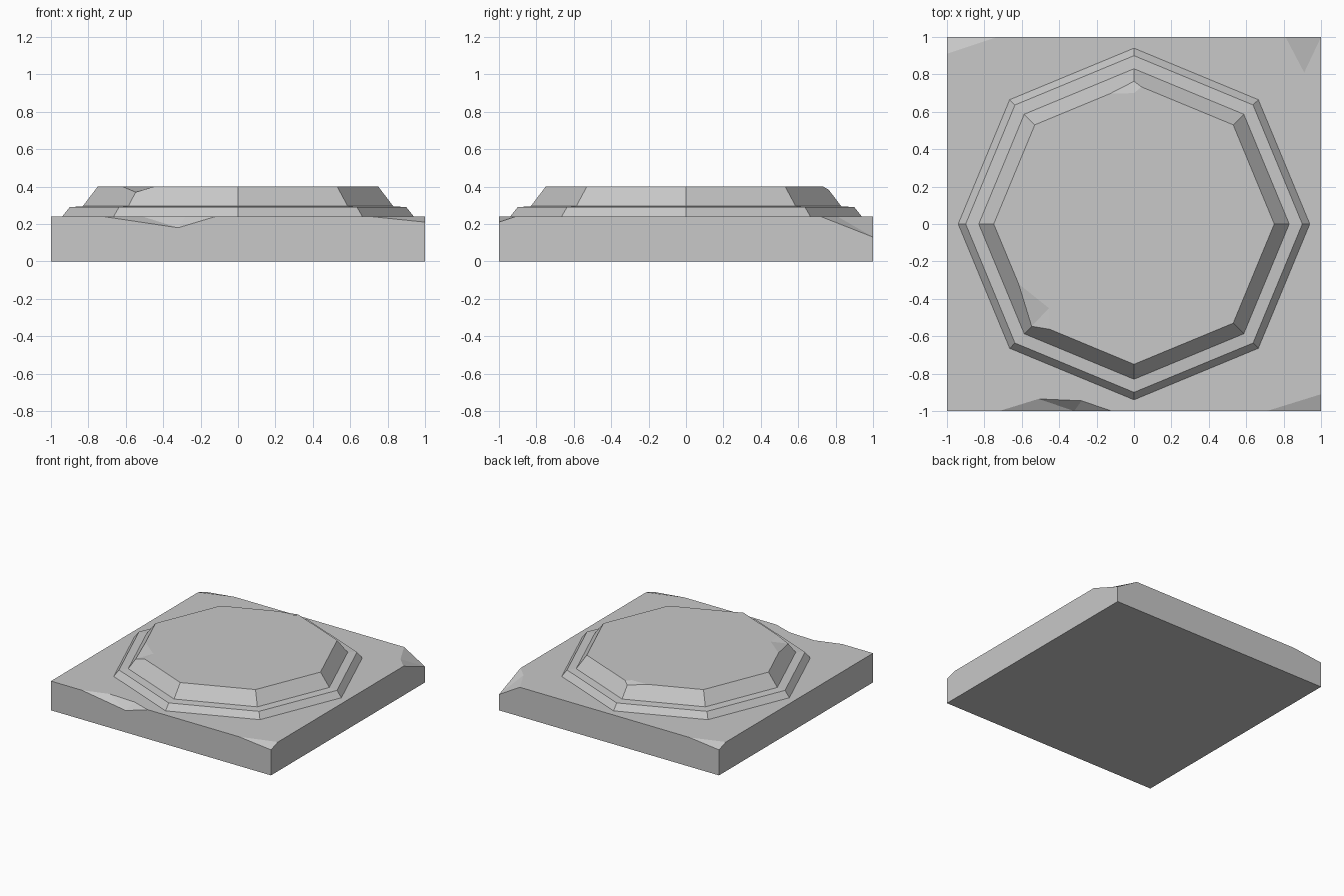
import bpy, bmesh
from math import cos, sin, pi

old = bpy.data.objects.get("Cube")
if old:
    bpy.data.objects.remove(old, do_unlink=True)

stone = bpy.data.materials.new("grey_stone")
stone.use_nodes = True
colour = (0.58, 0.58, 0.58, 1)
stone.diffuse_color = colour
stone.node_tree.nodes["Principled BSDF"].inputs["Base Color"].default_value = colour


def build(name, points, faces):
    """Flat shaded mesh from named points and faces that list those names."""
    bm = bmesh.new()
    verts = {key: bm.verts.new(co) for key, co in points.items()}
    for face in faces:
        bm.faces.new([verts[key] for key in face])
    bmesh.ops.recalc_face_normals(bm, faces=bm.faces)
    mesh = bpy.data.meshes.new(name)
    bm.to_mesh(mesh)
    bm.free()
    mesh.materials.append(stone)
    obj = bpy.data.objects.new(name, mesh)
    bpy.context.collection.objects.link(obj)


def rings(prefix, profile):
    """Octagonal rings (radius, height), points named by ring and corner."""
    return {(prefix, r, k): (rad * cos(k * pi / 4), rad * sin(k * pi / 4), z)
            for r, (rad, z) in enumerate(profile) for k in range(8)}


def band(prefix, r, k):
    n = (k + 1) % 8
    return [(prefix, r, k), (prefix, r, n), (prefix, r + 1, n), (prefix, r + 1, k)]


# Square base block with chipped corners and a chipped front edge
TOP = 0.24
base = {
    "f_left": (-1, -1, TOP), "f_right": (1, -1, 0.21),
    "b_right": (1, 1, 0.13), "b_left": (-1, 1, 0.21),
    # front edge chip
    "e1": (-0.72, -1, TOP), "e2": (-0.51, -0.935, TOP), "e3": (-0.28, -0.945, TOP),
    "e4": (-0.12, -1, TOP), "e_low": (-0.32, -1, 0.18),
    # corner chips
    "fr1": (0.71, -1, TOP), "fr2": (1, -0.91, TOP),
    "br1": (1, 0.72, TOP), "br2": (0.91, 0.81, TOP), "br3": (0.81, 1, TOP),
    "bl1": (-0.73, 1, TOP), "bl2": (-1, 0.91, TOP),
    # underside
    "u1": (-1, -1, 0), "u2": (1, -1, 0), "u3": (1, 1, 0), "u4": (-1, 1, 0),
}
build("base_block", base, [
    ["u1", "u2", "u3", "u4"],
    ["u1", "u2", "f_right", "fr1", "e4", "e_low", "e1", "f_left"],
    ["u2", "u3", "b_right", "br1", "fr2", "f_right"],
    ["u3", "u4", "b_left", "bl1", "br3", "b_right"],
    ["u4", "u1", "f_left", "bl2", "b_left"],
    ["f_left", "e1", "e2", "e3", "e4", "fr1", "fr2",
     "br1", "br2", "br3", "bl1", "bl2"],
    ["e1", "e_low", "e2"], ["e2", "e_low", "e3"], ["e3", "e_low", "e4"],
    ["fr1", "f_right", "fr2"], ["bl1", "b_left", "bl2"],
    ["br1", "b_right", "br2"], ["br2", "b_right", "br3"],
])

# Lower octagonal step, sunk a little into the base
step = rings("s", [(0.94, 0.2), (0.94, TOP), (0.9, 0.29), (0.83, 0.295)])
build("lower_step", step,
      [band("s", r, k) for r in range(3) for k in range(8)]
      + [[("s", r, k) for k in range(8)] for r in (0, 3)])

# Upper octagonal slab with two chipped rim corners
slab = rings("t", [(0.83, 0.26), (0.83, 0.295), (0.75, 0.4)])
back, front = ("t", 2, 2), ("t", 2, 5)
slab[back] = (0, 0.763, 0.383)
slab[front] = (-0.547, -0.547, 0.37)
slab.update({
    "back_a": (0.04, 0.733, 0.4), "back_b": (0, 0.7, 0.4), "back_c": (-0.13, 0.696, 0.4),
    "front_a": (-0.617, -0.32, 0.4), "front_b": (-0.455, -0.45, 0.4),
    "front_c": (-0.45, -0.563, 0.4),
})
chips = {back: ["back_a", "back_b", "back_c"], front: ["front_a", "front_b", "front_c"]}
faces = [band("t", 0, k) for k in range(8)] + [[("t", 0, k) for k in range(8)]]
for k in range(8):
    low1, low2, up2, up1 = band("t", 1, k)
    side = [low1, low2, up2]
    if up2 in chips:
        side.append(chips[up2][0])
    if up1 in chips:
        side.append(chips[up1][2])
    faces.append(side + [up1])
top = []
for k in range(8):
    top += chips.get(("t", 2, k), [("t", 2, k)])
faces.append(top)
for corner, (a, b, c) in chips.items():
    faces += [[corner, a, b], [corner, b, c]]
build("upper_slab", slab, faces)
